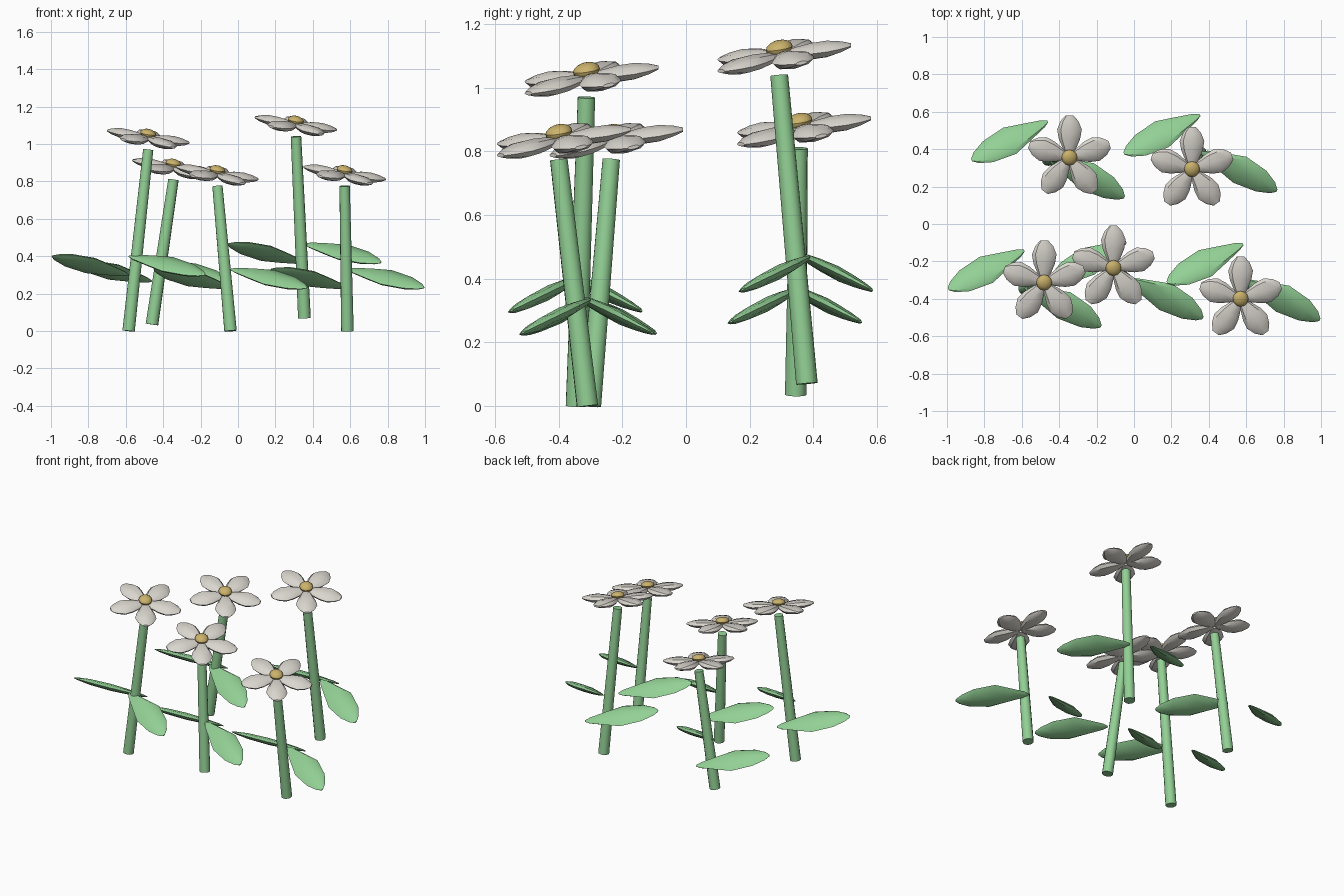
import bpy, bmesh, math
from mathutils import Matrix, Vector

cube = bpy.data.objects.get("Cube")
if cube:
    bpy.data.objects.remove(cube)


def material(name, color):
    m = bpy.data.materials.new(name)
    m.use_nodes = True
    m.diffuse_color = (*color, 1)
    m.node_tree.nodes["Principled BSDF"].inputs["Base Color"].default_value = (*color, 1)
    return m


GREEN = material("leaf green", (0.29, 0.63, 0.30))
WHITE = material("petal white", (0.70, 0.67, 0.62))
YELLOW = material("centre yellow", (0.60, 0.45, 0.15))


def finish(bm, name, mat, angle=35):
    bmesh.ops.recalc_face_normals(bm, faces=bm.faces)
    mesh = bpy.data.meshes.new(name)
    bm.to_mesh(mesh)
    bm.free()
    mesh.materials.append(mat)
    ob = bpy.data.objects.new(name, mesh)
    bpy.context.collection.objects.link(ob)
    bpy.ops.object.select_all(action='DESELECT')
    ob.select_set(True)
    bpy.context.view_layer.objects.active = ob
    bpy.ops.object.shade_smooth_by_angle(angle=math.radians(angle))
    return ob


def loft(bm, stations, matrix, bow=0, sides=8):
    """Blade along +x from (distance, half width, half thickness) stations."""
    rings = []
    for t, w, h in stations:
        ring = []
        for i in range(sides):
            a = 2 * math.pi * i / sides
            p = Vector((t, w * math.cos(a) + bow * w, h * math.sin(a)))
            ring.append(bm.verts.new(matrix @ p))
        rings.append(ring)
    for r, s in zip(rings, rings[1:]):
        for i in range(sides):
            j = (i + 1) % sides
            bm.faces.new((r[i], r[j], s[j], s[i]))
    bm.faces.new(rings[0])
    bm.faces.new(rings[-1])


def slope(sx, sy):
    """Shear that tips a flat part along x and y."""
    return Matrix(((1, 0, 0, 0), (0, 1, 0, 0), (sx, sy, 1, 0), (0, 0, 0, 1)))


# Blade profiles, running from the inner end to the outer end
LEAF = [(-.228, .006, .003), (-.197, .022, .010), (-.10, .050, .019), (0, .078, .024),
        (.13, .062, .020), (.20, .032, .010), (.228, .007, .003)]
PETAL = [(.01, .018, .012), (.05, .036, .020), (.10, .057, .026), (.15, .066, .026),
         (.195, .048, .017), (.226, .020, .006)]


def stem(name, base, top):
    axis = top - base
    bm = bmesh.new()
    turn = axis.to_track_quat('Z', 'Y').to_matrix().to_4x4()
    bmesh.ops.create_cone(bm, cap_ends=True, segments=12, radius1=.034, radius2=.028,
                          depth=axis.length,
                          matrix=Matrix.Translation((base + top) / 2) @ turn)
    finish(bm, name, GREEN)


def leaf(name, base, height, side):
    # side -1 is the leaf towards -x, which leans to the back
    bm = bmesh.new()
    place = Matrix.Translation(base + Vector((side * .205, -side * .1, height)))
    angle = math.radians(-27 if side > 0 else 207)
    loft(bm, LEAF, place @ slope(0, side * .48) @ Matrix.Rotation(angle, 4, 'Z'),
         bow=.15 if side > 0 else 0)
    finish(bm, name, GREEN)


def flower_head(name, top):
    tilt = Matrix.Translation(top + Vector((0, 0, .06))) @ slope(-.15, .15)
    # Five petals
    bm = bmesh.new()
    for i in range(5):
        loft(bm, PETAL, tilt @ Matrix.Rotation(math.radians(90 + 72 * i), 4, 'Z'))
    finish(bm, name + "_petals", WHITE)
    # Domed centre
    bm = bmesh.new()
    bmesh.ops.create_uvsphere(bm, u_segments=12, v_segments=8, radius=.042,
                              matrix=tilt @ Matrix.Translation((0, 0, .025))
                              @ Matrix.Diagonal((1, 1, .6, 1)))
    finish(bm, name + "_centre", YELLOW)


# Stem base, stem top and leaf height of each flower
FLOWERS = [
    ("front_left_flower", (.585, -.31, 0), (.57, -.40, .775), .28),
    ("front_middle_flower", (-.04, -.30, 0), (-.11, -.235, .775), .28),
    ("front_right_flower", (-.585, -.345, 0), (-.48, -.313, .97), .35),
    ("back_left_flower", (.355, .38, .07), (.31, .293, 1.04), .345),
    ("back_right_flower", (-.46, .345, .035), (-.345, .355, .81), .28),
]
for name, base, top, leaf_height in FLOWERS:
    base, top = Vector(base), Vector(top)
    stem(name + "_stem", base, top)
    leaf(name + "_left_leaf", base, leaf_height, 1)
    leaf(name + "_right_leaf", base, leaf_height, -1)
    flower_head(name, top)
